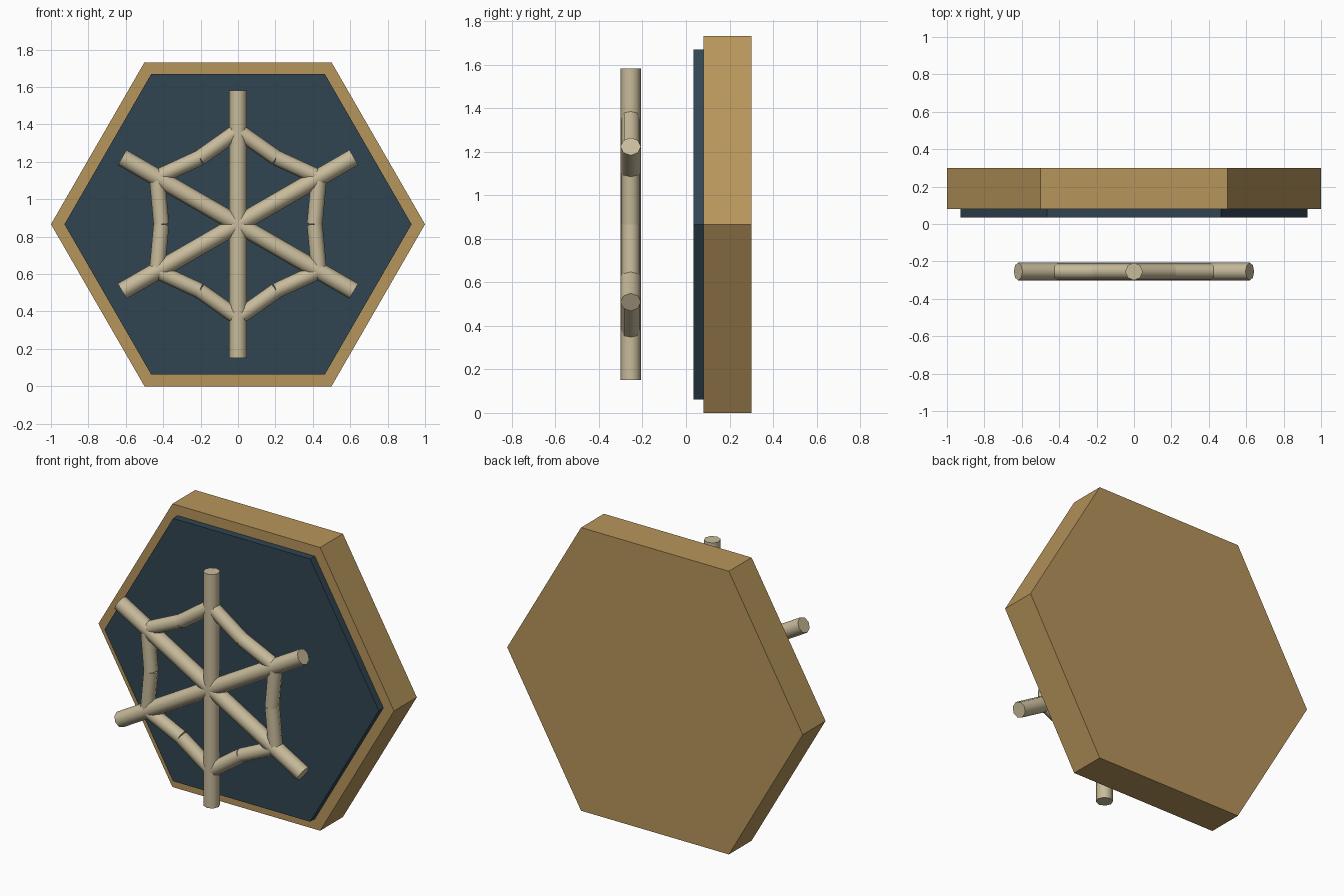
import bpy
from math import pi, sin, cos
from mathutils import Vector

if "Cube" in bpy.data.objects:
    bpy.data.objects.remove(bpy.data.objects["Cube"])

CZ = 0.866       # height of the plate centre
WEB_Y = -0.254   # depth of the web plane


def material(name, rgb):
    m = bpy.data.materials.new(name)
    m.diffuse_color = (*rgb, 1)
    m.use_nodes = True
    m.node_tree.nodes["Principled BSDF"].inputs["Base Color"].default_value = m.diffuse_color
    return m


WOOD = material("tan", (0.47, 0.30, 0.105))
SLATE = material("slate", (0.03, 0.06, 0.085))
SILK = material("silk", (0.58, 0.50, 0.33))


def hex_plate(name, radius, y0, y1, mat):
    bpy.ops.mesh.primitive_cylinder_add(
        vertices=6, radius=radius, depth=y1 - y0,
        location=(0, (y0 + y1) / 2, CZ), rotation=(pi / 2, pi / 6, 0))
    o = bpy.context.object
    o.name = name
    # corners on the x axis, flats at top and bottom
    o.rotation_euler = (pi / 2, 0, 0)
    for v in o.data.vertices:
        x, y, z = v.co
        a = pi / 6
        v.co = (x * cos(a) - y * sin(a), x * sin(a) + y * cos(a), z)
    o.data.materials.append(mat)


def rod(name, a, b, radius):
    d = b - a
    bpy.ops.mesh.primitive_cylinder_add(
        vertices=8, radius=radius, depth=d.length, location=(a + b) / 2)
    o = bpy.context.object
    o.name = name
    # tilt about y only, so the rod stays in the web plane
    o.rotation_euler = (0, Vector((d.z, d.x)).angle_signed(Vector((1, 0))), 0)
    o.data.materials.append(SILK)
    bpy.ops.object.shade_smooth_by_angle(angle=pi / 3.5)


def polar(r, angle):
    return Vector((r * sin(angle), WEB_Y, CZ + r * cos(angle)))


# Backing plate and inset front panel
hex_plate("backing_plate", 1.0, 0.08, 0.30, WOOD)
hex_plate("front_panel", 0.928, 0.035, 0.085, SLATE)

# Three full-length spokes
for i in range(3):
    a = i * pi / 3
    rod(f"spoke_{i + 1}", polar(-0.715, a), polar(0.715, a), 0.047)

# Sagging strands: two short rods between neighbouring spokes
for i in range(6):
    a = i * pi / 3
    mid = polar(0.41, a + pi / 6)
    rod(f"strand_{i + 1}_a", polar(0.50, a), mid, 0.042)
    rod(f"strand_{i + 1}_b", mid, polar(0.50, a + pi / 3), 0.042)
